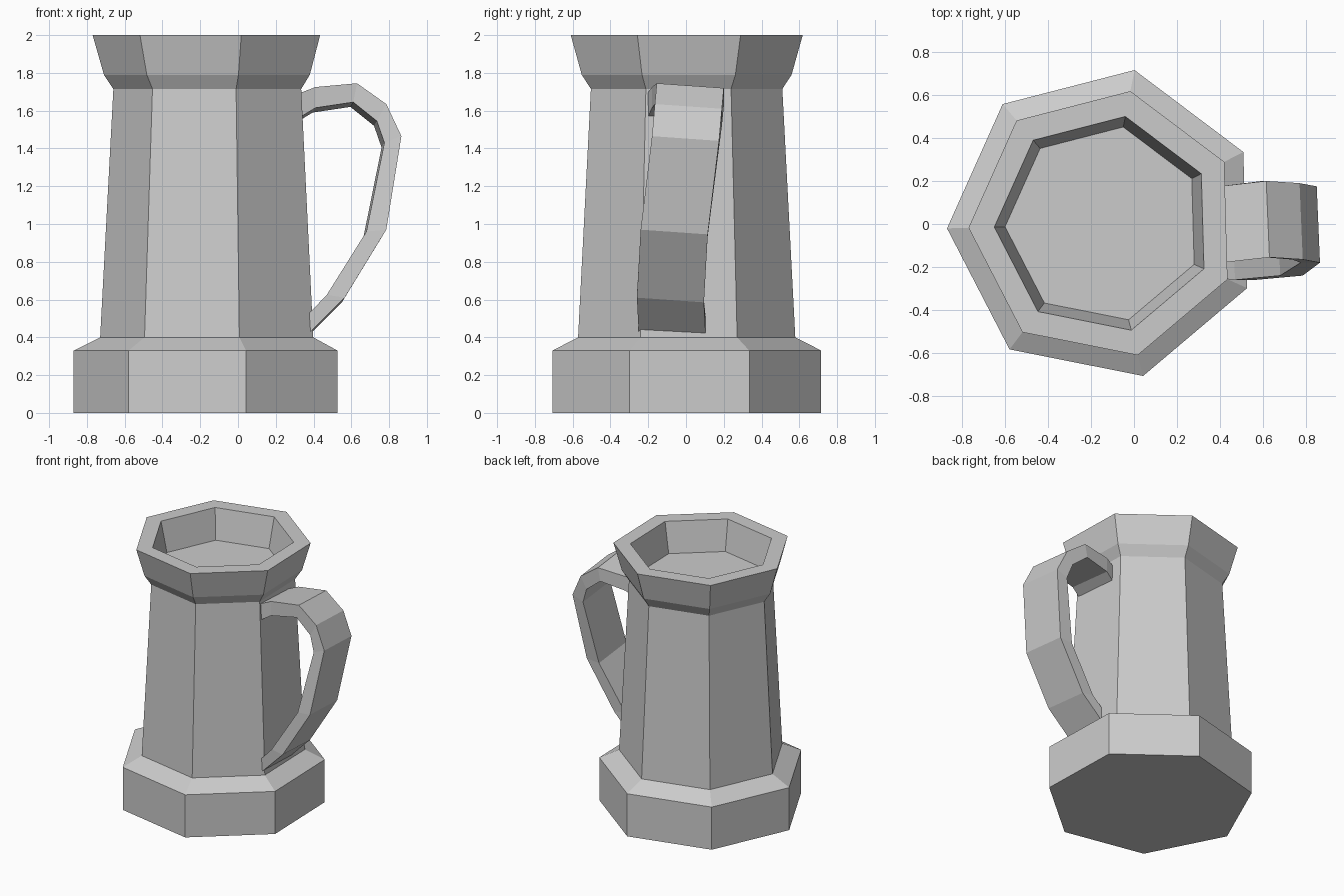
import bpy, bmesh, math
from mathutils import Vector

if "Cube" in bpy.data.objects:
    bpy.data.objects.remove(bpy.data.objects["Cube"])

SIDES, PHASE, CX = 7, math.radians(1.6), -0.14


def finish(name, bm):
    bmesh.ops.recalc_face_normals(bm, faces=bm.faces)
    mesh = bpy.data.meshes.new(name)
    bm.to_mesh(mesh)
    bm.free()
    bpy.context.collection.objects.link(bpy.data.objects.new(name, mesh))


def skin(name, rings):
    """Bridge equal-length point rings and cap both ends."""
    bm = bmesh.new()
    loops = [[bm.verts.new(p) for p in ring] for ring in rings]
    for a, b in zip(loops, loops[1:]):
        for i in range(len(a)):
            j = (i + 1) % len(a)
            bm.faces.new((a[i], a[j], b[j], b[i]))
    bm.faces.new(loops[0])
    bm.faces.new(loops[-1])
    finish(name, bm)


def heptagon(r, z):
    angles = [math.pi + PHASE + math.tau * i / SIDES for i in range(SIDES)]
    return [(CX + r * math.cos(a), r * math.sin(a), z) for a in angles]


# Mug body: foot, tapered wall, flared rim and shallow recess (radius, z)
profile = [(0.73, 0), (0.73, 0.33), (0.59, 0.40), (0.52, 1.715),
           (0.57, 1.79), (0.63, 2.0), (0.51, 2.0), (0.46, 1.77)]
skin("mug_body", [heptagon(r, z) for r, z in profile])

# Handle: flat slanted strap (outer x, outer z, inner x, inner z, front y)
path = [(0.32, 1.69, 0.32, 1.56, -0.205),
        (0.41, 1.725, 0.41, 1.615, -0.18),
        (0.63, 1.745, 0.61, 1.645, -0.155),
        (0.785, 1.635, 0.735, 1.545, -0.165),
        (0.865, 1.465, 0.775, 1.43, -0.18),
        (0.785, 0.97, 0.68, 0.96, -0.24),
        (0.565, 0.61, 0.47, 0.625, -0.26),
        (0.37, 0.415, 0.37, 0.52, -0.25)]
slant = Vector((-0.015, 0.355, -0.025))
rings = []
for ox, oz, ix, iz, y in path:
    outer, inner = Vector((ox, y, oz)), Vector((ix, y, iz))
    rings.append([outer, outer + slant, inner + slant, inner])
skin("handle", rings)
